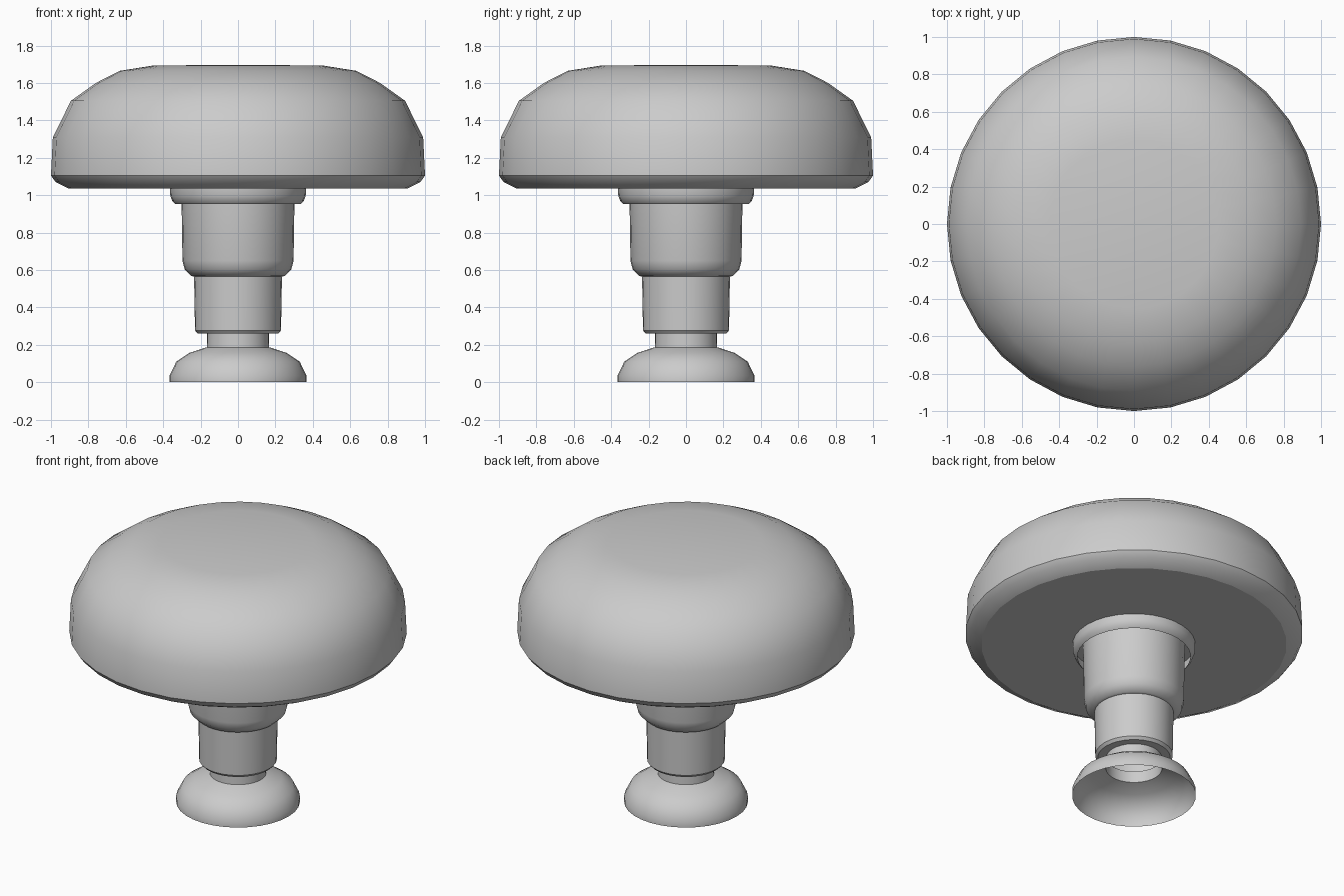
import bpy, bmesh, math

SIDES = 32

cube = bpy.data.objects.get("Cube")
if cube:
    bpy.data.objects.remove(cube, do_unlink=True)

grey = bpy.data.materials.new("plain grey")
grey.use_nodes = True
grey.diffuse_color = (0.6, 0.6, 0.6, 1)
grey.node_tree.nodes["Principled BSDF"].inputs["Base Color"].default_value = (0.6, 0.6, 0.6, 1)


def lathe(name, profile):
    """Turn a (radius, height) profile, listed from bottom to top, around z."""
    bm = bmesh.new()
    rings = []
    for r, z in profile:
        if r == 0:
            rings.append([bm.verts.new((0, 0, z))] * SIDES)
        else:
            rings.append([bm.verts.new((r * math.cos(a), r * math.sin(a), z))
                          for a in (math.tau * i / SIDES for i in range(SIDES))])
    for low, high in zip(rings, rings[1:]):
        for i in range(SIDES):
            j = (i + 1) % SIDES
            corners = dict.fromkeys((low[i], low[j], high[j], high[i]))
            bm.faces.new(list(corners))
    mesh = bpy.data.meshes.new(name)
    bm.to_mesh(mesh)
    bm.free()
    mesh.materials.append(grey)
    obj = bpy.data.objects.new(name, mesh)
    bpy.context.collection.objects.link(obj)
    bpy.ops.object.select_all(action='DESELECT')
    obj.select_set(True)
    bpy.context.view_layer.objects.active = obj
    bpy.ops.object.shade_smooth_by_angle(angle=math.radians(37))
    return obj


# Hollow flared foot, open underneath
lathe("foot_cup", [(0.367, 0), (0.367, 0.035), (0.33, 0.11), (0.26, 0.157), (0.167, 0.187)])

# Thin neck between foot and stem
lathe("neck", [(0.167, 0.187), (0.165, 0.26)])

# Lower stem with a small rounded lip
lathe("lower_stem", [(0.165, 0.26), (0.215, 0.26), (0.23, 0.277), (0.235, 0.565)])

# Wider upper stem with a rounded shoulder
lathe("upper_stem", [(0.235, 0.565), (0.25, 0.568), (0.285, 0.603), (0.297, 0.65), (0.303, 1.035)])

# Open collar under the cap
lathe("collar", [(0.335, 0.953), (0.352, 0.97), (0.362, 0.997), (0.364, 1.035)])

# Flat underside and domed cap
lathe("cap_underside", [(0, 1.035), (0.905, 1.035)])
lathe("cap_rim", [(0.905, 1.035), (0.975, 1.07), (1.0, 1.105)])
lathe("cap_dome", [(1.0, 1.105), (0.99, 1.31), (0.893, 1.505), (0.76, 1.6),
                   (0.632, 1.665), (0.45, 1.694), (0, 1.696)])
